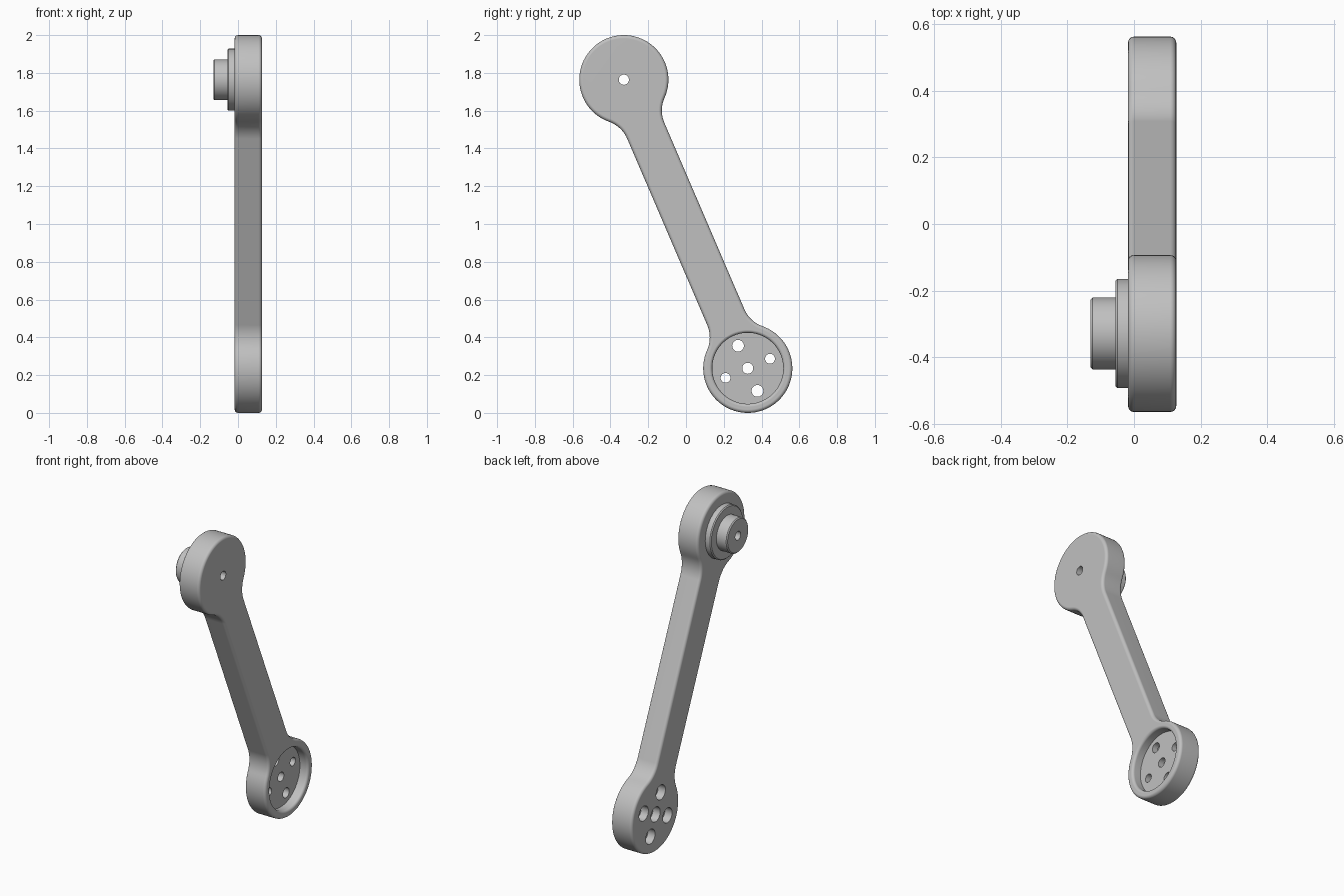
import bpy, bmesh
from math import pi, sin, cos, atan2, sqrt
from mathutils import Vector

cube = bpy.data.objects.get("Cube")
if cube:
    bpy.data.objects.remove(cube, do_unlink=True)

grey = bpy.data.materials.new("mid_grey")
grey.use_nodes = True
colour = (0.53, 0.53, 0.53, 1)
grey.diffuse_color = colour
grey.node_tree.nodes["Principled BSDF"].inputs["Base Color"].default_value = colour

# Main dimensions: pivots are given as (y, z), the arm is extruded along x
BACK, FACE = -0.018, 0.127
TOP, BOTTOM = Vector((-0.329, 1.764)), Vector((0.327, 0.236))
LENGTH = (BOTTOM - TOP).length
ALONG = (BOTTOM - TOP) / LENGTH
ACROSS = Vector((-ALONG.y, ALONG.x))
END_R, HALF_W, FILLET = 0.236, 0.107, 0.165
BORE = 0.027


def finish(name, bm):
    bmesh.ops.recalc_face_normals(bm, faces=bm.faces)
    mesh = bpy.data.meshes.new(name)
    bm.to_mesh(mesh)
    bm.free()
    mesh.materials.append(grey)
    obj = bpy.data.objects.new(name, mesh)
    bpy.context.collection.objects.link(obj)
    return obj


def select(obj):
    bpy.ops.object.select_all(action='DESELECT')
    obj.select_set(True)
    bpy.context.view_layer.objects.active = obj


def smooth(obj):
    select(obj)
    bpy.ops.object.shade_smooth_by_angle(angle=pi / 5)
    mod = obj.modifiers.new("even_shading", 'WEIGHTED_NORMAL')
    mod.keep_sharp = True


def lathe(name, profile, centre, tube=False, steps=64):
    """Turn (radius, x) points about an x-parallel axis through centre."""
    bm = bmesh.new()
    rings = []
    for r, x in profile:
        rings.append([bm.verts.new((x, centre.x + r * cos(2 * pi * i / steps),
                                    centre.y + r * sin(2 * pi * i / steps)))
                      for i in range(steps)])
    pairs = list(zip(rings, rings[1:]))
    if tube:
        pairs.append((rings[-1], rings[0]))
    else:
        bm.faces.new(rings[0])
        bm.faces.new(rings[-1])
    for a, b in pairs:
        for i in range(steps):
            j = (i + 1) % steps
            bm.faces.new((a[i], a[j], b[j], b[i]))
    return finish(name, bm)


def arc(cx, cy, r, start, end, n):
    return [(cx + r * cos(start + (end - start) * i / n),
             cy + r * sin(start + (end - start) * i / n)) for i in range(n + 1)]


# Arm outline: two round ends blended into a straight bar
reach = sqrt((END_R + FILLET) ** 2 - (HALF_W + FILLET) ** 2)
lean = atan2(HALF_W + FILLET, reach)
quarter = arc(0, 0, END_R, pi, lean, 30)
quarter += arc(reach, HALF_W + FILLET, FILLET, lean + pi, 1.5 * pi, 10)[1:]
side = quarter + [(LENGTH - u, v) for u, v in reversed(quarter)]
outline = side + [(u, -v) for u, v in reversed(side[1:-1])]

bm = bmesh.new()
loop = []
for u, v in outline:
    p = TOP + ALONG * u + ACROSS * v
    loop.append(bm.verts.new((BACK, p.x, p.y)))
base = bm.faces.new(loop)
grown = bmesh.ops.extrude_face_region(bm, geom=[base], use_keep_orig=True)
bmesh.ops.translate(bm, vec=(FACE - BACK, 0, 0),
                    verts=[g for g in grown["geom"] if isinstance(g, bmesh.types.BMVert)])
arm = finish("arm", bm)
rounding = arm.modifiers.new("rounding", 'BEVEL')
rounding.width, rounding.segments = 0.018, 4
rounding.limit_method, rounding.angle_limit = 'ANGLE', pi / 4
select(arm)
bpy.ops.object.modifier_apply(modifier="rounding")

# Cutters: round pocket with a softened mouth, stepped screw holes, top bore
floor = FACE - 0.058
lip = 0.016
mouth = [(0.188 + lip - r, FACE + x) for r, x in arc(0, -lip, lip, 0, pi / 2, 4)]
cutters = [lathe("pocket_cutter",
                 [(0.188, floor)] + mouth + [(0.188 + lip, FACE + 0.05)], BOTTOM, steps=96),
           lathe("bore_cutter", [(BORE, BACK - 0.1), (BORE, FACE + 0.1)], TOP, steps=32)]
step = BACK + 0.05
spots = [(Vector((0, 0)), 0.029)]
for s in (-1, 1):
    spots += [(ALONG * 0.13 * s, 0.031), (ACROSS * 0.128 * s, 0.026)]
for offset, r in spots:
    cutters.append(lathe("screw_cutter", [(0.046, BACK - 0.05), (0.046, step),
                                          (r, step), (r, FACE + 0.05)],
                         BOTTOM + offset, steps=32))
for cutter in cutters:
    cutter.hide_render = True
    mod = arm.modifiers.new("cut", 'BOOLEAN')
    mod.operation, mod.solver, mod.object = 'DIFFERENCE', 'EXACT', cutter
    select(arm)
    bpy.ops.object.modifier_apply(modifier="cut")
    bpy.data.objects.remove(cutter, do_unlink=True)
smooth(arm)

# Stepped hub on the back of the upper end, bored through
SHOULDER, TIP, EASE = -0.056, -0.13, 0.006
hub = lathe("hub", [(BORE, BACK + 0.002), (0.164, BACK + 0.002),
                    (0.164, SHOULDER + EASE), (0.164 - EASE, SHOULDER),
                    (0.108, SHOULDER), (0.108, TIP + EASE),
                    (0.108 - EASE, TIP), (BORE, TIP)], TOP, tube=True)
smooth(hub)
